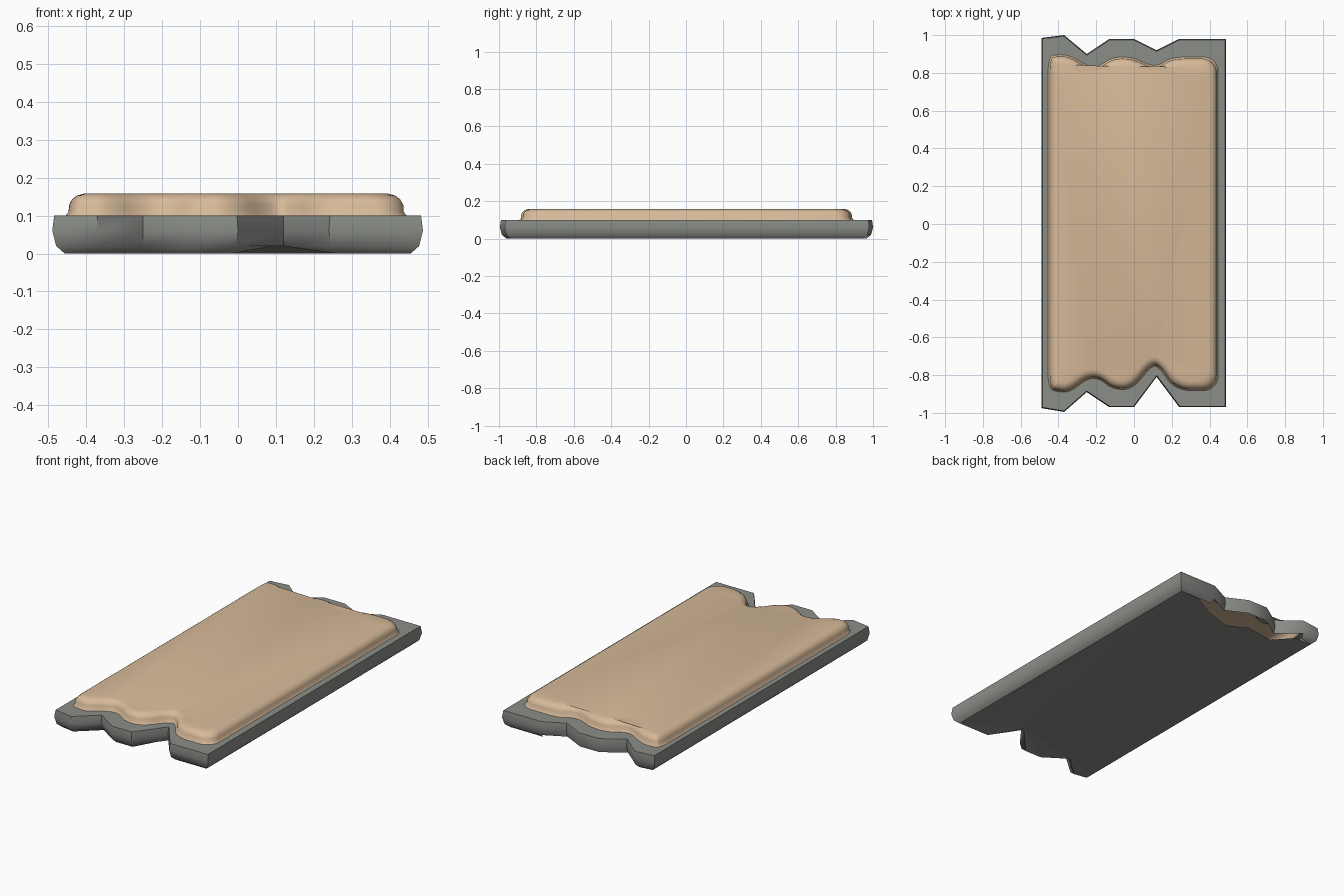
import bpy, bmesh, math
from mathutils import Vector

if "Cube" in bpy.data.objects:
    bpy.data.objects.remove(bpy.data.objects["Cube"])


def material(name, rgb):
    m = bpy.data.materials.new(name)
    m.diffuse_color = (*rgb, 1)
    m.use_nodes = True
    m.node_tree.nodes["Principled BSDF"].inputs["Base Color"].default_value = m.diffuse_color
    return m


GREY = material("stone_grey", (0.26, 0.27, 0.25))
TAN = material("sandy_tan", (0.68, 0.49, 0.32))


def inset(pts, d):
    """Mitred inward offset of a counter-clockwise outline."""
    out = []
    n = len(pts)
    for i in range(n):
        a, p, b = (Vector(pts[(i + k) % n]) for k in (-1, 0, 1))
        e1, e2 = (p - a).normalized(), (b - p).normalized()
        n1, n2 = Vector((-e1.y, e1.x)), Vector((-e2.y, e2.x))
        out.append(p + (n1 + n2) * d / max(0.4, 1 + n1.dot(n2)))
    return out


def rounded(pts):
    """Corner cutting with a limited cut length."""
    pts = [Vector(p) for p in pts]
    for cap in (0.045, 0.017, 0.007):
        new = []
        for i, p in enumerate(pts):
            q = pts[(i + 1) % len(pts)]
            t = min(0.25, cap / (q - p).length)
            new += [p.lerp(q, t), p.lerp(q, 1 - t)]
        pts = new
    return pts


def finish(bm, name, mat, angle=None):
    me = bpy.data.meshes.new(name)
    bm.to_mesh(me)
    bm.free()
    me.materials.append(mat)
    ob = bpy.data.objects.new(name, me)
    bpy.context.collection.objects.link(ob)
    if angle:
        bpy.ops.object.select_all(action='DESELECT')
        ob.select_set(True)
        bpy.context.view_layer.objects.active = ob
        bpy.ops.object.shade_smooth_by_angle(angle=math.radians(angle))
    return ob


def add_ring(bm, pts, z):
    return [bm.verts.new((p[0], p[1], z)) for p in pts]


def bridge(bm, lo, hi, skip=()):
    n = len(lo)
    for i in range(n):
        if i not in skip:
            j = (i + 1) % n
            bm.faces.new((lo[i], lo[j], hi[j], hi[i]))


# Outlines, counter-clockwise from the front left corner
outer = [(-.49, -.975), (-.37, -.995), (-.25, -.89), (-.13, -.97), (0, -.97),
         (.12, -.81), (.24, -.97), (.488, -.97), (.488, .98), (.24, .98),
         (.12, .92), (0, .98), (-.13, .98), (-.25, .9), (-.37, 1.0), (-.49, .985)]
pad = [(-.447, -.865), (-.4, -.882), (-.34, -.882), (-.25, -.81), (-.18, -.81),
       (-.11, -.868), (-.01, -.868), (.085, -.745), (.135, -.745), (.22, -.873),
       (.437, -.873), (.437, .876), (.2, .876), (.14, .832), (.08, .832),
       (-.01, .876), (-.11, .876), (-.19, .823), (-.24, .823), (-.34, .885),
       (-.41, .89), (-.447, .875)]

# Grey rim wall, lowest strip left open along the jagged back
bm = bmesh.new()
rings = [add_ring(bm, inset(outer, d), z)
         for z, d in ((0, .033), (.02, .01), (.06, 0), (.1, .005))]
rings[0][5].co.z = .025
rings[0][5].co.y = rings[1][5].co.y
bridge(bm, rings[0], rings[1], skip=range(9, 14))
bridge(bm, rings[1], rings[2])
bridge(bm, rings[2], rings[3])
bottom = [v.co.copy() for v in rings[0]]
finish(bm, "rim_wall", GREY, 50)

# Flat grey rim top between the wall and the pad
base = rounded(inset(pad, -.008))
bm = bmesh.new()
for loop in (add_ring(bm, inset(outer, .005), .1), add_ring(bm, base, .1)):
    for i in range(len(loop)):
        bm.edges.new((loop[i - 1], loop[i]))
bmesh.ops.triangle_fill(bm, use_beauty=True, use_dissolve=False,
                        edges=bm.edges[:], normal=(0, 0, 1))
for f in bm.faces:
    f.normal_update()
    if f.normal.z < 0:
        f.normal_flip()
finish(bm, "rim_top", GREY)

# Underside plate, cut back behind the open strip
back = [(.33, .945), (.19, .865), (.03, .815), (-.085, .875), (-.257, .85), (-.35, .955)]
plate = bottom[:9] + [Vector((x, y, 0)) for x, y in back] + [bottom[15]]
bm = bmesh.new()
f = bm.faces.new([bm.verts.new(p) for p in reversed(plate)])
bmesh.ops.triangulate(bm, faces=[f])
finish(bm, "underside", GREY)

# Tan pad with rounded shoulders, hollow underneath
bm = bmesh.new()
rings = [add_ring(bm, rounded(inset(pad, d)), z)
         for z, d in ((.1, -.008), (.11, 0), (.128, .001), (.143, .009),
                      (.153, .022), (.158, .04))]
for lo, hi in zip(rings, rings[1:]):
    bridge(bm, lo, hi)
bm.faces.new(rings[-1])
bmesh.ops.triangulate(bm, faces=[bm.faces[:][-1]])
finish(bm, "pad", TAN, 60)
